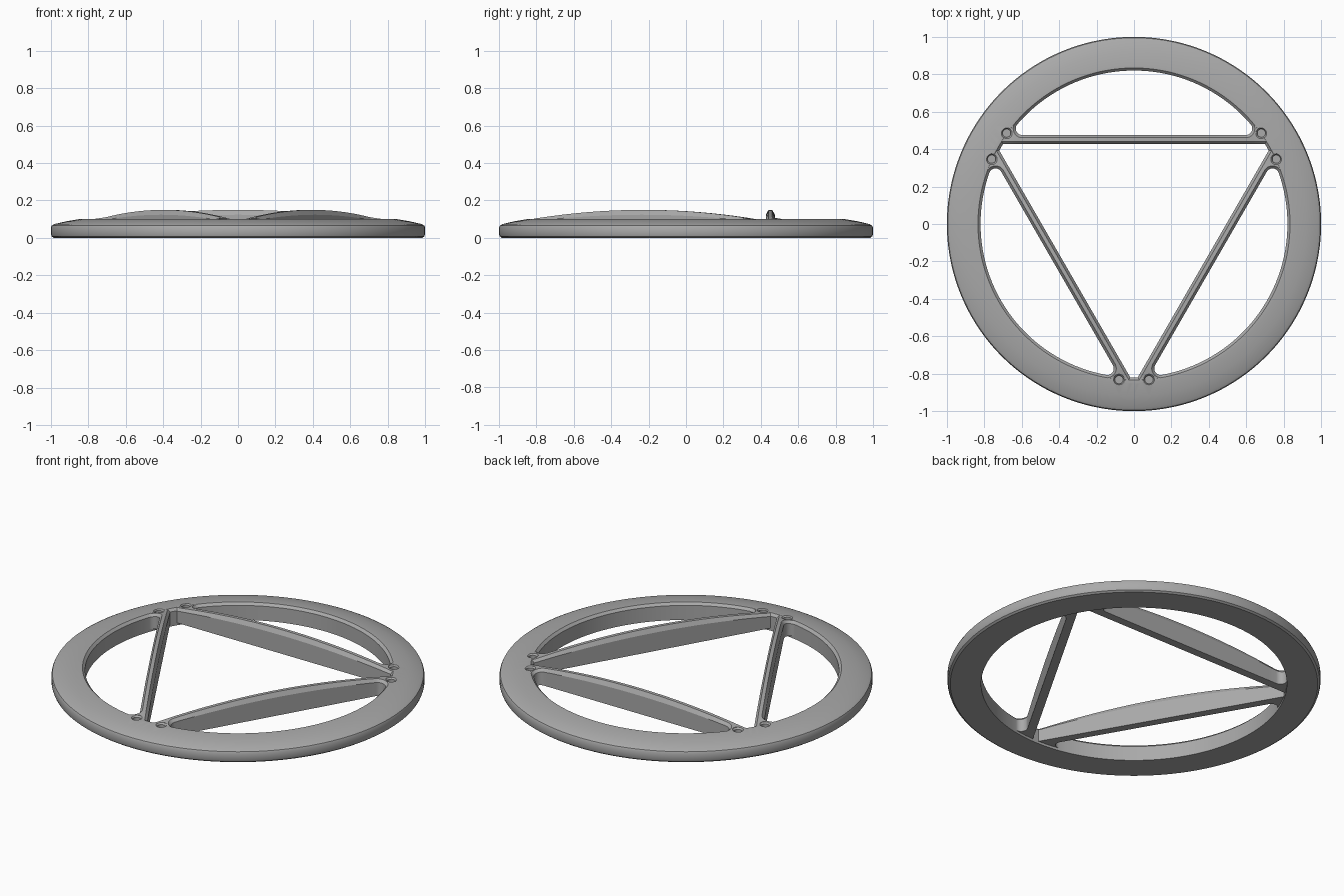
import bpy, bmesh
from math import sin, cos, pi, atan2, sqrt, radians
from mathutils import Matrix, Vector

if "Cube" in bpy.data.objects:
    bpy.data.objects.remove(bpy.data.objects["Cube"], do_unlink=True)

grey = bpy.data.materials.new("satin_grey")
grey.use_nodes = True
grey.diffuse_color = (0.4, 0.4, 0.4, 1)
grey.node_tree.nodes["Principled BSDF"].inputs["Base Color"].default_value = (0.4, 0.4, 0.4, 1)

BORE, TOP, CHAMFER = 0.82, 0.1, 0.014
BAR_IN, BAR_OUT, BAR_FLOOR, ARCH = 0.427, 0.475, 0.015, 0.05
FILLET = 0.035


def make_object(name, bm):
    bmesh.ops.recalc_face_normals(bm, faces=bm.faces)
    mesh = bpy.data.meshes.new(name)
    bm.to_mesh(mesh)
    bm.free()
    obj = bpy.data.objects.new(name, mesh)
    bpy.context.collection.objects.link(obj)
    mesh.materials.append(grey)
    return obj


def skin(bm, sections, closed):
    """Bridge a row of equal cross-sections with quads."""
    rows = [[bm.verts.new(p) for p in s] for s in sections]
    n = len(rows[0])
    pairs = list(zip(rows, rows[1:]))
    if closed:
        pairs.append((rows[-1], rows[0]))
    for a, b in pairs:
        for i in range(n):
            j = (i + 1) % n
            bm.faces.new((a[i], a[j], b[j], b[i]))
    if not closed:
        bm.faces.new(rows[0])
        bm.faces.new(rows[-1])


# Rim: turned profile with a gently sloping top and softened edges
profile = [(BORE, 0), (0.985, 0), (0.996, 0.008), (1, 0.02), (1, 0.055),
           (0.995, 0.066), (0.98, 0.074), (0.92, 0.088), (0.85, TOP),
           (BORE + CHAMFER, TOP), (BORE, TOP - CHAMFER)]
bm = bmesh.new()
STEPS = 144
skin(bm, [[(r * cos(2 * pi * k / STEPS), r * sin(2 * pi * k / STEPS), z)
           for r, z in profile] for k in range(STEPS)], True)
rim = make_object("rim", bm)

# Bars: arched spokes whose outer side flares into the rim with a fillet
fy = BAR_OUT + FILLET
fx = sqrt((BORE - FILLET) ** 2 - fy ** 2)
end_angle = atan2(fy, fx)


def bar_section(x_in, outer, normal):
    """Section from the inner side at x_in to the outer side point."""
    def height(x):
        return TOP - 0.0005 + ARCH * max(0, 1 - (x / 0.69) ** 2)
    soft = outer + normal * CHAMFER
    h_in, h_out = height(x_in), height(x_in)
    drop = CHAMFER + 0.012 * max(0, 1 - (x_in / 0.69) ** 2)
    return [(x_in, BAR_IN, BAR_FLOOR), (x_in, BAR_IN, h_in - drop),
            (x_in, BAR_IN + CHAMFER, h_in), (soft.x, soft.y, h_out),
            (outer.x, outer.y, h_out - drop), (outer.x, outer.y, BAR_FLOOR)]


half = []
for k in range(13):
    x = fx * k / 12
    half.append(bar_section(x, Vector((x, BAR_OUT)), Vector((0, -1))))
for k in range(1, 11):
    t = k / 10
    a = -pi / 2 + (end_angle + pi / 2) * t
    d = Vector((cos(a), sin(a)))
    half.append(bar_section(fx + (0.712 - fx) * t, Vector((fx, fy)) + d * FILLET, d))
half.append(bar_section(0.73, Vector((fx, fy)) + d * (FILLET + 0.015), d))
mirrored = [[(-x, y, z) for x, y, z in s] for s in half[:0:-1]]

bars = []
for i in range(3):
    bm = bmesh.new()
    skin(bm, mirrored + half, False)
    bm.transform(Matrix.Rotation(radians(120 * i), 4, "Z"))
    bars.append(make_object(("back_bar", "right_bar", "left_bar")[i], bm))

# Screw pockets: a pair of shallow countersunk holes at each corner
bm = bmesh.new()
for i in range(3):
    for side in (-1, 1):
        a = radians(-90 + 120 * i + side * 5.5)
        skin(bm, [[(0.836 * cos(a) + r * cos(k * pi / 12),
                    0.836 * sin(a) + r * sin(k * pi / 12), z) for k in range(24)]
                  for r, z in ((0.022, 0.07), (0.022, 0.092), (0.03, 0.101), (0.03, 0.13))],
             False)
pockets = make_object("pocket_cutter", bm)
pockets.hide_render = True

# Join everything into one solid and cut the pockets
for tool, operation in [(b, "UNION") for b in bars] + [(pockets, "DIFFERENCE")]:
    mod = rim.modifiers.new(tool.name, "BOOLEAN")
    mod.object, mod.operation, mod.solver = tool, operation, "EXACT"
bpy.context.view_layer.objects.active = rim
rim.select_set(True)
for mod in list(rim.modifiers):
    bpy.ops.object.modifier_apply(modifier=mod.name)
for tool in bars + [pockets]:
    bpy.data.objects.remove(tool, do_unlink=True)
rim.name = "rim_with_bars"
bpy.ops.object.shade_smooth_by_angle(angle=radians(25))
